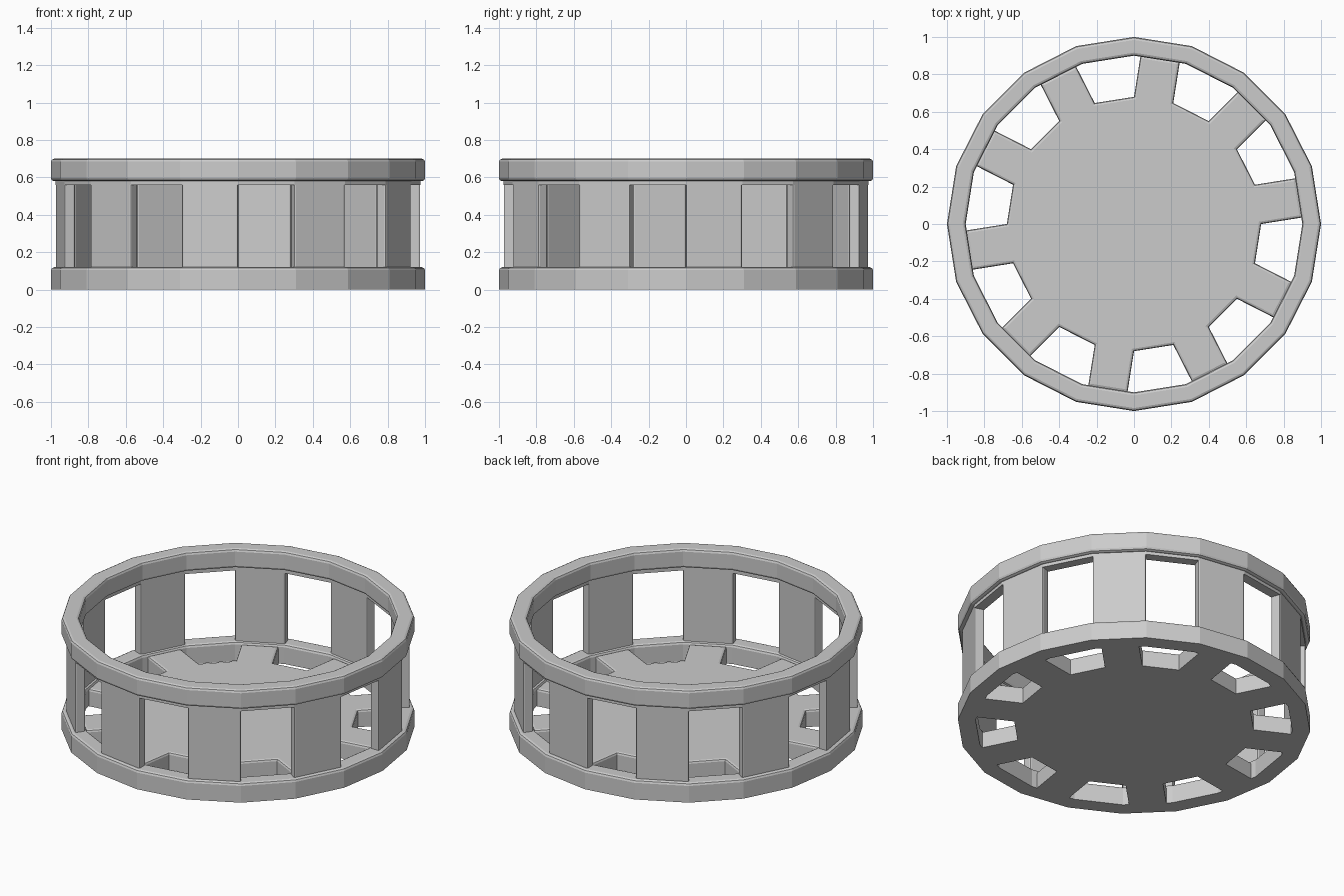
import bpy, bmesh
from math import sin, cos, radians

if "Cube" in bpy.data.objects:
    bpy.data.objects.remove(bpy.data.objects["Cube"])

SIDES = 20
STEP = 360 / SIDES


def polar(r, deg, z=0.0):
    return (r * cos(radians(deg)), r * sin(radians(deg)), z)


def finish(bm, name):
    bmesh.ops.recalc_face_normals(bm, faces=bm.faces)
    mesh = bpy.data.meshes.new(name)
    bm.to_mesh(mesh)
    bm.free()
    obj = bpy.data.objects.new(name, mesh)
    bpy.context.collection.objects.link(obj)
    return obj


def lathe_ring(name, profile):
    """Sweep a closed (radius, z) profile around the 20-sided outline."""
    bm = bmesh.new()
    rows = [[bm.verts.new(polar(r, i * STEP, z)) for r, z in profile] for i in range(SIDES)]
    n = len(profile)
    for i in range(SIDES):
        a, b = rows[i], rows[(i + 1) % SIDES]
        for j in range(n):
            k = (j + 1) % n
            bm.faces.new((a[j], b[j], b[k], a[k]))
    return finish(bm, name)


def prism(bm, outline, z0, z1):
    """Extrude a flat outline from z0 to z1."""
    face = bm.faces.new([bm.verts.new((x, y, z0)) for x, y, _ in outline])
    ext = bmesh.ops.extrude_face_region(bm, geom=[face])["geom"]
    for v in ext:
        if isinstance(v, bmesh.types.BMVert):
            v.co.z = z1


def bevel(bm, edges, width, segments=2):
    bmesh.ops.bevel(bm, geom=edges, offset=width, segments=segments,
                    profile=0.5, affect='EDGES')


# Upper and lower rims, with softened corners
B, C = 0.016, 0.005
lathe_ring("upper_rim", [
    (0.90 + B, 0.58), (1 - B, 0.58), (1 - C, 0.58 + C), (1, 0.58 + B),
    (1, 0.70 - B), (1 - C, 0.70 - C), (1 - B, 0.70),
    (0.90 + B, 0.70), (0.90 + C, 0.70 - C), (0.90, 0.70 - B),
    (0.90, 0.58 + B), (0.90 + C, 0.58 + C)])
lathe_ring("lower_rim", [
    (0.90, 0), (1, 0), (1, 0.12 - B), (1 - C, 0.12 - C), (1 - B, 0.12),
    (0.90 + B, 0.12), (0.90 + C, 0.12 - C), (0.90, 0.12 - B)])

# Thin lintel band above the window openings
lathe_ring("window_lintel", [(0.915, 0.56), (0.975, 0.56), (0.975, 0.59), (0.915, 0.59)])

# Wall panels on every other side
bm = bmesh.new()
for k in range(SIDES // 2):
    a, b = 2 * k * STEP, (2 * k + 1) * STEP
    prism(bm, [polar(0.915, a), polar(0.975, a), polar(0.975, b), polar(0.915, b)], 0.10, 0.565)
bevel(bm, [e for e in bm.edges if abs(e.verts[0].co.z - e.verts[1].co.z) > 0.1], 0.009)
finish(bm, "wall_panels")

# Floor disc with straight spokes reaching the lower rim
outline = []
for k in range(SIDES // 2):
    a, b = 2 * k * STEP, (2 * k + 1) * STEP
    dx, dy, _ = polar(0.222, (a + b) / 2)
    p, q = polar(0.68, a), polar(0.68, b)
    outline += [p, (p[0] + dx, p[1] + dy, 0), (q[0] + dx, q[1] + dy, 0), q]
bm = bmesh.new()
prism(bm, outline, 0.0, 0.107)
bevel(bm, [e for e in bm.edges if all(v.co.z > 0.1 for v in e.verts)], 0.014)
finish(bm, "spoked_floor")
